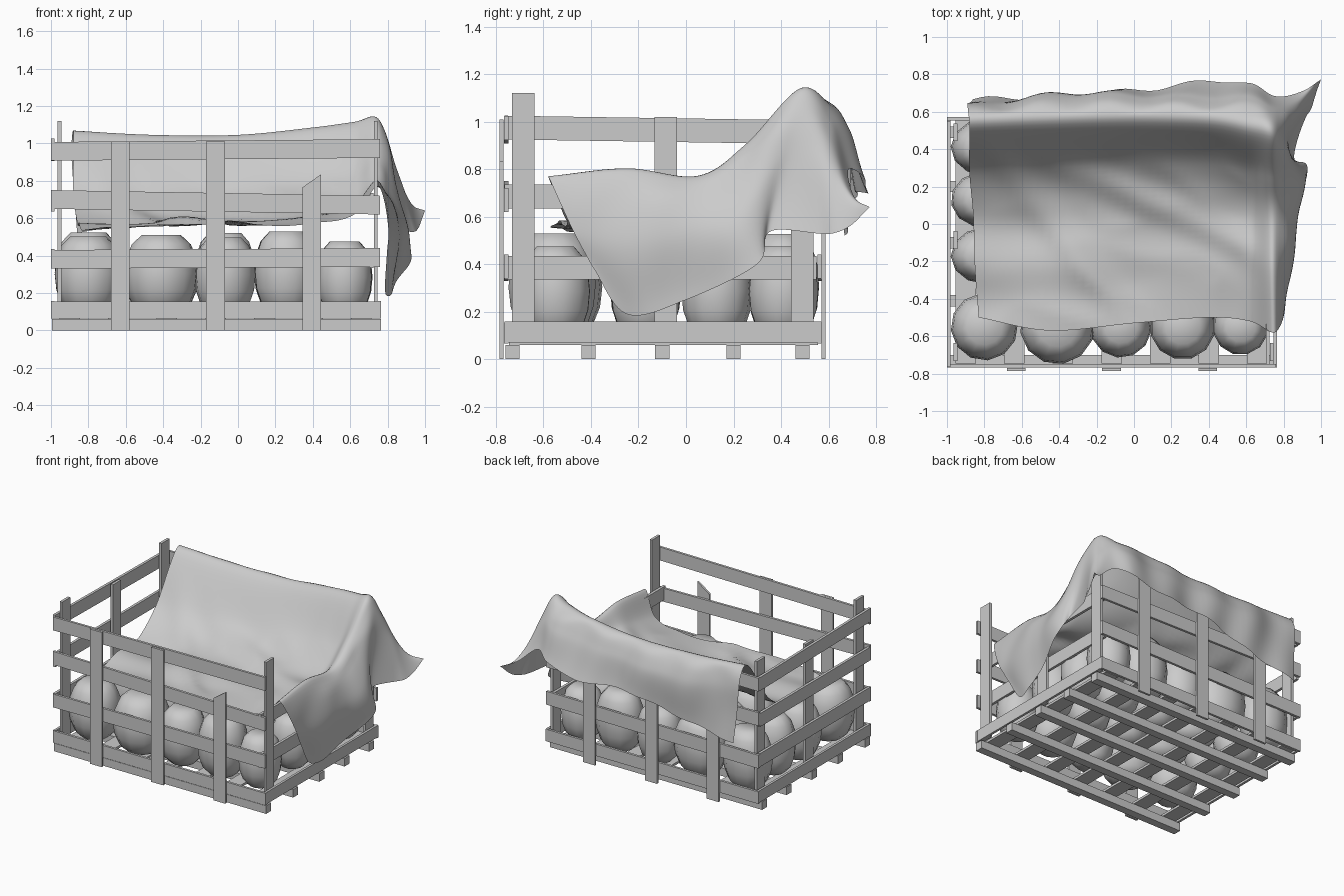
import bpy, bmesh, math, random
from mathutils import Vector, noise

if "Cube" in bpy.data.objects:
    bpy.data.objects.remove(bpy.data.objects["Cube"])

random.seed(4)


def new_object(name, bm):
    me = bpy.data.meshes.new(name)
    bmesh.ops.recalc_face_normals(bm, faces=bm.faces)
    bm.to_mesh(me)
    bm.free()
    ob = bpy.data.objects.new(name, me)
    bpy.context.collection.objects.link(ob)
    return ob


def plank(name, x, y, z, tilt=0.0, slant=0.0):
    """Box from (min, max) ranges; tilt lowers the far end, slant gives a broken top."""
    bm = bmesh.new()
    bmesh.ops.create_cube(bm, size=1)
    along_x = x[1] - x[0] > y[1] - y[0]
    for v in bm.verts:
        end = v.co.x if along_x else v.co.y
        top = v.co.z > 0
        v.co = Vector([(r[0] + r[1]) / 2 + c * (r[1] - r[0]) for r, c in zip((x, y, z), v.co)])
        v.co.z -= end * tilt
        if top:
            v.co.z += end * slant
    return new_object(name, bm)


def around(c, w):
    return (c - w / 2, c + w / 2)


RAILS = (0.385, 0.685, 0.965)
POST_X = (-0.63, -0.12, 0.395)
POST_Y = (-0.685, -0.085, 0.49)

# floor: runners along x with slats across them
for y in (-0.73, -0.41, -0.10, 0.20, 0.49):
    plank("runner", (-0.995, 0.765), around(y, 0.06), (0.0, 0.06))
for i in range(7):
    plank("floor_slat", around(-0.9 + i * 0.26, 0.11), (-0.745, 0.555), (0.06, 0.078))

# front and back walls: rails with outer posts
for side, y_rail, y_post in (("front", -0.757, -0.777), ("back", 0.562, 0.579)):
    plank(side + "_base_rail", (-1.0, 0.765), around(y_rail, 0.018), (0.065, 0.155))
    for z, t in zip(RAILS, (-0.01, 0.03, -0.015)):
        plank(side + "_rail", (-1.0, 0.76), around(y_rail, 0.018), around(z, 0.1), t)
    tops = (1.01, 1.01, 0.80) if side == "front" else (0.96, 0.96, 0.96)
    for x, top in zip(POST_X, tops):
        plank(side + "_post", around(x, 0.1), around(y_post, 0.016), (0.0, top),
              slant=0.07 if top < 0.9 else 0.0)

# end walls: posts inside on the left, outside on the right; right top rail is missing
for side, x_rail, x_post, x_base, rails in (
        ("left", -0.99, -0.955, -0.99, RAILS),
        ("right", 0.715, 0.737, 0.755, RAILS[:2])):
    plank(side + "_base_rail", around(x_base, 0.018), (-0.765, 0.57), (0.07, 0.158))
    for z in rails:
        plank(side + "_rail", around(x_rail, 0.02), (-0.765, 0.55), around(z, 0.1),
              0.02 if z > 0.9 else 0.0)
    for y, top in zip(POST_Y, (1.12, 1.02 if side == "left" else 0.73, 1.11)):
        plank(side + "_post", around(x_post, 0.02), around(y, 0.095), (0.07, top))

# round, slightly boxy produce packed in rows
for y in (-0.55, -0.17, 0.13, 0.41):
    for x, r in ((-0.8, 0.18), (-0.41, 0.2), (-0.07, 0.165), (0.26, 0.175), (0.57, 0.15)):
        bm = bmesh.new()
        bmesh.ops.create_uvsphere(bm, u_segments=12, v_segments=8, radius=1)
        rz = random.uniform(0.215, 0.235) if r > 0.155 else 0.205
        turn = random.uniform(0, 1)
        for v in bm.verts:
            a = math.atan2(v.co.y, v.co.x) + turn
            h = math.hypot(v.co.x, v.co.y) ** 0.65 * r
            ry = 1.0 if y < -0.5 else 0.15 / r
            dimple = 0.02 if abs(v.co.z) > 0.99 else 0.0
            v.co = (x + h * math.cos(a), y + h * ry * math.sin(a),
                    0.08 + rz + v.co.z * (rz - dimple))
        new_object("produce", bm).data.shade_smooth()

# draped cloth: columns run front to back, interpolated into a smooth sheet
INNER = {
    -0.86: ((-.50, .55), (-.25, .57), (.05, .59), (.28, .72), (.53, 1.06), (.64, .93), (.66, .52)),
    -0.45: ((-.57, .55), (-.25, .57), (.05, .58), (.30, .72), (.55, 1.04), (.67, .90), (.69, .60)),
    0.0: ((-.53, .56), (-.25, .57), (.05, .59), (.32, .74), (.56, 1.04), (.68, .92), (.73, .70)),
    0.4: ((-.50, .57), (-.25, .60), (.05, .62), (.32, .78), (.55, 1.08), (.69, .95), (.77, .70)),
    0.62: ((-.52, .62), (-.25, .66), (.05, .66), (.28, .82), (.51, 1.11), (.67, .98), (.74, .76)),
    0.75: ((-.58, .77), (-.25, .80), (.05, .77), (.25, .90), (.48, 1.13), (.61, 1.0), (.68, .80)),
}
FLAP = [
    [(.80, -.48, .55), (.84, -.25, .50), (.88, .03, .55), (.90, .22, .62), (.82, .44, .90),
     (.86, .60, .82), (.90, .70, .68)],
    [(.80, -.40, .40), (.79, -.25, .19), (.86, .0, .25), (.92, .30, .40), (.86, .36, .54),
     (.95, .63, .53), (1.0, .74, .64)],
]
columns = [[Vector((x, y, z)) for y, z in prof] for x, prof in INNER.items()]
columns += [[Vector(p) for p in col] for col in FLAP]
for p, dx in zip(columns[0], (0.03, 0.01, 0.0, -0.02, -0.02, -0.03, 0.0)):
    p.x += dx


def resample(pts, steps):
    """Catmull-Rom curve through the points."""
    out = []
    ext = [2 * pts[0] - pts[1]] + pts + [2 * pts[-1] - pts[-2]]
    for i in range(len(pts) - 1):
        a, b, c, d = ext[i:i + 4]
        for s in range(steps):
            t = s / steps
            out.append(0.5 * (2 * b + (c - a) * t + (2 * a - 5 * b + 4 * c - d) * t * t
                              + (3 * b - a - 3 * c + d) * t ** 3))
    return out + [pts[-1].copy()]


def smooth(t):
    t = max(0.0, min(1.0, t))
    return t * t * (3 - 2 * t)


cols = [resample(c, 10) for c in columns]
rows = [resample(list(r), 10) for r in zip(*cols)]
bm = bmesh.new()
grid = []
for row in rows:
    line = []
    for p in row:
        # long diagonal folds inside, vertical pleats on the hanging flaps
        q = p.copy()
        n = noise.noise(Vector((q.x * 1.6 + q.y * 2.2, q.y * 3 - q.x, q.z * 2)))
        crease = 0.5 - abs(noise.noise(Vector((q.x * 2 + q.y * 3, q.y * 2 - q.x * 1.2, 3.7))))
        inner = smooth((0.5 - q.y) / 0.25) * smooth((0.74 - q.x) / 0.2)
        d1 = (q.y - 0.15 + 0.45 * q.x) / 0.09
        d2 = (q.y + 0.55 + 1.25 * q.x) / 0.13
        p.z += inner * (0.03 * n + 0.03 * (crease - 0.3) + 0.04 * math.exp(-d1 * d1)
                        * smooth((q.x + 0.5) / 0.4) + 0.03 * math.exp(-d2 * d2))
        back = smooth((q.y - 0.58) / 0.06)
        p.y += back * (0.05 * n + 0.012 * math.sin(q.x * 17 + 4 * q.z))
        side = smooth((q.x - 0.77) / 0.05)
        p.x += side * (1 - back) * 0.03 * n
        line.append(bm.verts.new(p))
    grid.append(line)
for a, b in zip(grid, grid[1:]):
    for i in range(len(a) - 1):
        bm.faces.new((a[i], a[i + 1], b[i + 1], b[i]))
cloth = new_object("draped_cloth", bm)
cloth.data.shade_smooth()
